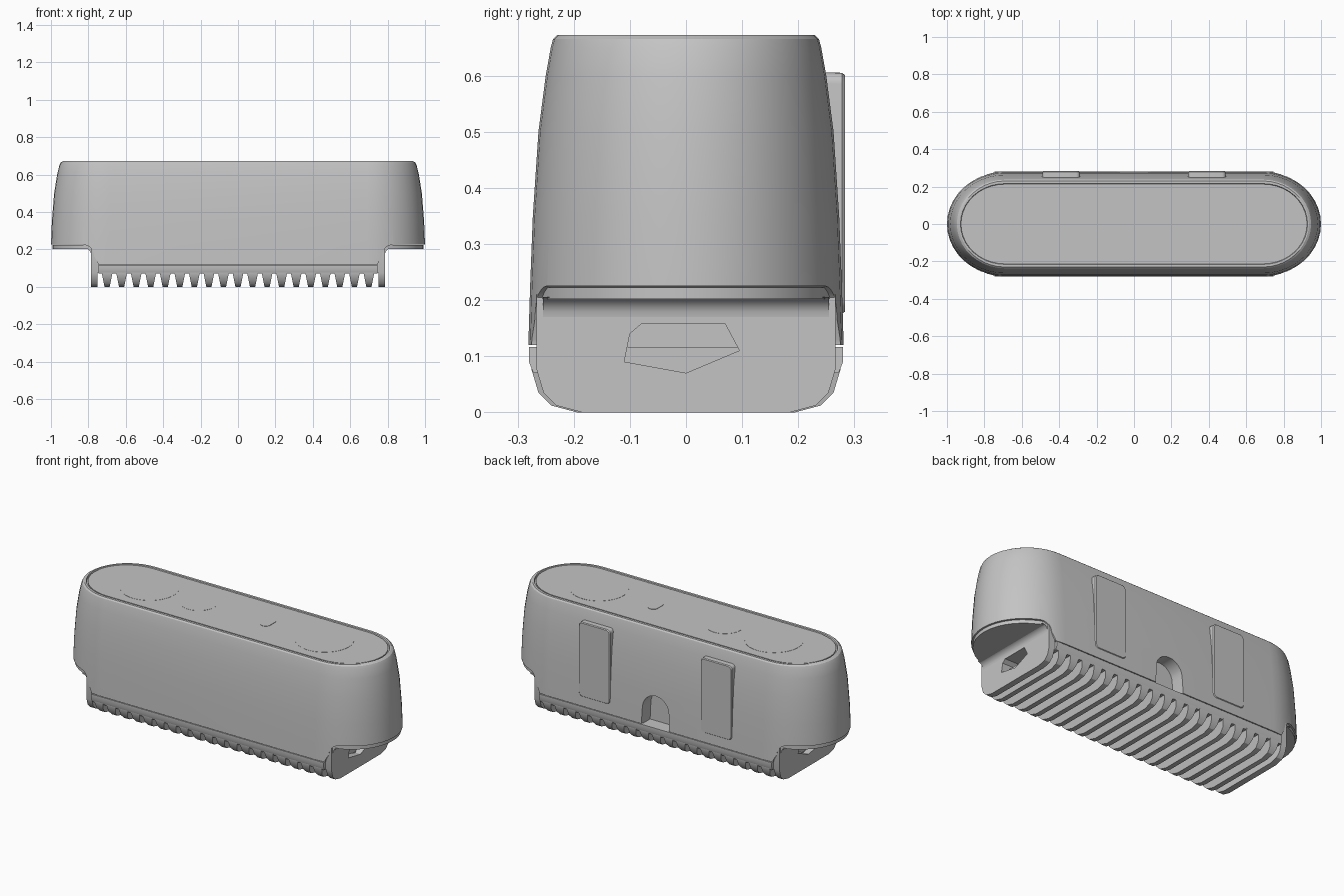
import bpy, bmesh, math

cube = bpy.data.objects.get("Cube")
if cube:
    bpy.data.objects.remove(cube, do_unlink=True)

grey = bpy.data.materials.new("plain grey")
grey.use_nodes = True
COLOUR = (0.55, 0.55, 0.55, 1)
grey.diffuse_color = COLOUR
grey.node_tree.nodes["Principled BSDF"].inputs["Base Color"].default_value = COLOUR


def loft(name, rings):
    """Skin a list of equal-length point rings and cap both ends."""
    bm = bmesh.new()
    loops = [[bm.verts.new(p) for p in ring] for ring in rings]
    n = len(loops[0])
    for low, high in zip(loops, loops[1:]):
        for i in range(n):
            j = (i + 1) % n
            bm.faces.new((low[i], low[j], high[j], high[i]))
    bm.faces.new(loops[0][::-1])
    bm.faces.new(loops[-1])
    bmesh.ops.recalc_face_normals(bm, faces=bm.faces)
    mesh = bpy.data.meshes.new(name)
    bm.to_mesh(mesh)
    bm.free()
    mesh.materials.append(grey)
    obj = bpy.data.objects.new(name, mesh)
    bpy.context.collection.objects.link(obj)
    return obj


def prism(name, pts, axis, start, end):
    """Extrude a 2D outline along one axis."""
    def place(p, d):
        v = list(p)
        v.insert("xyz".index(axis), d)
        return v
    return loft(name, [[place(p, d) for p in pts] for d in (start, end)])


def box(name, x, y, z):
    return prism(name, [(x[0], y[0]), (x[1], y[0]), (x[1], y[1]), (x[0], y[1])], "z", *z)


def stadium(hx, hy, centre=0.69, steps=20):
    """Long oval outline with straight front and back."""
    pts = []
    for side, begin in ((1, -90), (-1, 90)):
        for i in range(steps + 1):
            t = math.radians(begin + 180 * i / steps)
            pts.append((side * centre + (hx - centre) * math.cos(t), hy * math.sin(t)))
    return pts


def rounded_rect(cx, cy, hx, hy, r, steps=6):
    pts = []
    for k, (sx, sy) in enumerate(((1, 1), (-1, 1), (-1, -1), (1, -1))):
        for i in range(steps + 1):
            t = math.radians(90 * k + 90 * i / steps)
            pts.append((cx + sx * (hx - r) + r * math.cos(t),
                        cy + sy * (hy - r) + r * math.sin(t)))
    return pts


def circle(cx, r, steps=40):
    return [(cx + r * math.cos(math.tau * i / steps),
             r * math.sin(math.tau * i / steps)) for i in range(steps)]


def cut(targets, cutter):
    for obj in targets:
        mod = obj.modifiers.new("cut", "BOOLEAN")
        mod.operation = "DIFFERENCE"
        mod.solver = "EXACT"
        mod.object = cutter
        bpy.context.view_layer.objects.active = obj
        bpy.ops.object.modifier_apply(modifier=mod.name)
    bpy.data.objects.remove(cutter, do_unlink=True)


# Outer shell: tapering oval with a rolled top rim and shallow recess
PROFILE = [(0.12, 1.0, 0.281), (0.22, 1.0, 0.278), (0.35, 0.995, 0.273),
           (0.5, 0.983, 0.263), (0.6, 0.967, 0.25), (0.65, 0.955, 0.241),
           (0.665, 0.947, 0.237), (0.672, 0.935, 0.23), (0.672, 0.928, 0.216),
           (0.664, 0.925, 0.213)]
shell = loft("outer_shell", [[(x, y, z) for x, y in stadium(hx, hy)]
                             for z, hx, hy in PROFILE])

# Overhanging ends: cut the shell away with a curved corner
for s in (1, -1):
    corner = [(0.83 - 0.06 * math.sin(math.radians(a)),
               0.165 + 0.06 * math.cos(math.radians(a))) for a in range(0, 91, 10)]
    outline = [(1.1, 0.225)] + corner + [(0.75, 0.13), (0.745, 0.05), (1.1, 0.05)]
    cut([shell], prism("end_cutter", [(s * x, z) for x, z in outline], "y", -0.4, 0.4))

# Lid and flush round markings
lid = prism("top_lid", stadium(0.92, 0.208), "z", 0.65, 0.67)
for name, x, r in (("right_disc", -0.565, 0.155), ("left_disc", 0.555, 0.155),
                   ("small_disc", -0.25, 0.1)):
    prism(name, circle(x, r), "z", 0.665, 0.671)
prism("top_button", rounded_rect(0.19, 0.005, 0.028, 0.05, 0.027), "z", 0.665, 0.672)

# Under plate beneath the overhangs, and the lower core
under = prism("under_plate", stadium(0.992, 0.27), "z", 0.202, 0.222)
core = box("lower_core", (-0.78, 0.78), (-0.264, 0.264), (0.075, 0.21))
prism("lower_skirt", [(-0.272, 0.07), (0.272, 0.07), (0.28, 0.09), (0.28, 0.116),
                      (-0.28, 0.116), (-0.28, 0.09)], "x", -0.745, 0.745)


def foot_outline(hy, top):
    """Half-round lower silhouette shared by end plates and fins."""
    side = [(hy, top), (hy, 0.075), (hy - 0.012, 0.035),
            (hy - 0.035, 0.012), (hy - 0.08, 0)]
    return side + [(-y, z) for y, z in reversed(side)]


# End plates with a small fillet up to the overhang
plates = []
for s, side in ((1, "left"), (-1, "right")):
    plates.append(prism(side + "_end_plate", foot_outline(0.266, 0.21), "x",
                        s * 0.75, s * 0.785))
    arc = [(0.82 - 0.035 * math.cos(math.radians(a)),
            0.17 + 0.035 * math.sin(math.radians(a))) for a in range(0, 91, 15)]
    prism(side + "_fillet", [(s * x, z) for x, z in arc + [(0.78, 0.205)]],
          "y", -0.255, 0.255)

# Cooling fins across the underside, tapering downwards
FINS = 19
for i in range(FINS):
    cx = -0.7 + 1.4 * i / (FINS - 1)
    rings = [[(cx + s * (0.014 + 0.2 * z), y, z) for y, z in foot_outline(0.275, 0.08)]
             for s in (-1, 1)]
    loft("cooling_fin", rings)

# Angular socket in each end
SOCKET = [(-0.11, 0.09), (-0.1, 0.14), (-0.08, 0.157), (0.07, 0.157),
          (0.095, 0.11), (0.0, 0.07)]
for s, plate in ((1, plates[0]), (-1, plates[1])):
    cut([plate, core, shell], prism("socket_cutter", SOCKET, "x", s * 0.68, s * 0.9))

# Arched cable opening at the back
arch = [(-0.09, 0.11), (0.09, 0.11)] + [
    (0.085 * math.cos(math.radians(a)), 0.215 + 0.085 * math.sin(math.radians(a)))
    for a in range(0, 181, 15)]
cut([shell, core, under], prism("arch_cutter", arch, "y", 0.2, 0.4))

# Back mounting pads
for s, side in ((1, "left"), (-1, "right")):
    rings = [[(x, y, z) for x, z in rounded_rect(s * 0.39, 0.39, hx, hz, 0.02)]
             for y, hx, hz in ((0.22, 0.102, 0.216), (0.278, 0.1, 0.215),
                               (0.283, 0.096, 0.211))]
    loft(side + "_back_pad", rings)

# Smooth curves, crisp edges
bpy.ops.object.select_all(action="DESELECT")
for obj in bpy.context.collection.objects:
    if obj.type == "MESH" and grey.name in obj.data.materials:
        obj.select_set(True)
        bpy.context.view_layer.objects.active = obj
bpy.ops.object.shade_smooth_by_angle(angle=math.radians(30))
